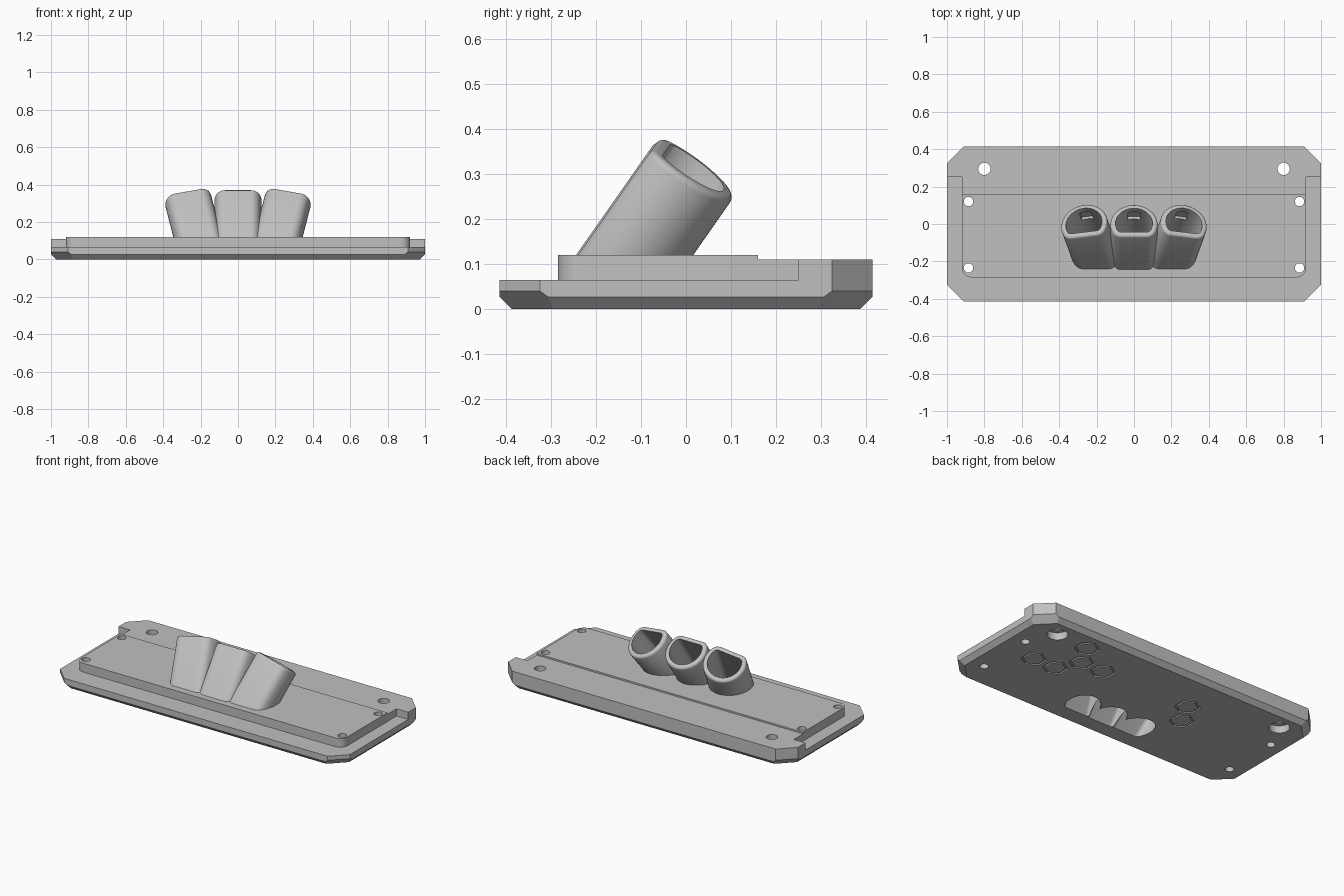
import bpy, bmesh, math
from mathutils import Matrix, Vector

if "Cube" in bpy.data.objects:
    bpy.data.objects.remove(bpy.data.objects["Cube"])

grey = bpy.data.materials.new("plain_grey")
grey.diffuse_color = (0.53, 0.53, 0.53, 1)
grey.use_nodes = True
grey.node_tree.nodes["Principled BSDF"].inputs["Base Color"].default_value = grey.diffuse_color


def finish(name, bm):
    bmesh.ops.recalc_face_normals(bm, faces=bm.faces)
    me = bpy.data.meshes.new(name)
    bm.to_mesh(me)
    bm.free()
    me.materials.append(grey)
    ob = bpy.data.objects.new(name, me)
    bpy.context.collection.objects.link(ob)
    return ob


def loft(rings):
    """Solid through a list of matching closed rings."""
    bm = bmesh.new()
    vs = [[bm.verts.new(p) for p in r] for r in rings]
    n = len(vs[0])
    for a, b in zip(vs, vs[1:]):
        for i in range(n):
            j = (i + 1) % n
            bm.faces.new((a[i], a[j], b[j], b[i]))
    bm.faces.new(vs[0][::-1])
    bm.faces.new(vs[-1])
    return bm


def prism(pts, z0, z1):
    return loft([[(x, y, z) for x, y in pts] for z in (z0, z1)])


def ngon(x, y, r, n, start=0.0):
    return [(x + r * math.cos(start + 2 * math.pi * i / n),
             y + r * math.sin(start + 2 * math.pi * i / n)) for i in range(n)]


def combine(target, tool, op):
    m = target.modifiers.new(op, 'BOOLEAN')
    m.object, m.operation, m.solver = tool, op, 'EXACT'
    bpy.context.view_layer.objects.active = target
    bpy.ops.object.modifier_apply(modifier=m.name)
    bpy.data.objects.remove(tool)


def clip(bm, co, no):
    """Remove everything beyond a plane and close the cut."""
    g = bmesh.ops.bisect_plane(bm, geom=bm.verts[:] + bm.edges[:] + bm.faces[:],
                               plane_co=co, plane_no=no, clear_outer=True)
    edges = [e for e in g["geom_cut"] if isinstance(e, bmesh.types.BMEdge)]
    if edges:
        bmesh.ops.contextual_create(bm, geom=edges)


# Base slab: cut corners and a chamfered underside
W, D, C = 1.0, 0.415, 0.09
slab = prism([(-W, -D), (W, -D), (W, D), (-W, D)], 0, 0.065)
for sx in (-1, 1):
    for sy in (-1, 1):
        clip(slab, (sx * W, sy * (D - C), 0), (sx, sy, 0))
for sx, sy in ((1, 0), (-1, 0), (0, 1), (0, -1)):
    clip(slab, (sx * W, sy * D, 0.027), (sx, sy, -1))
for sx in (-1, 1):
    for sy in (-1, 1):
        d = Vector((sx, sy, 0)).normalized()
        clip(slab, (sx * W, sy * (D - C), 0.04), d - Vector((0, 0, 1)))
body = finish("mounting_plate", slab)

# Raised back bar with side notches
half = [(0.92, 0.1), (0.92, 0.25), (W, 0.25), (W, D - C), (W - C, D)]
bar = half + [(-x, y) for x, y in reversed(half)]
combine(body, finish("back_bar", prism(bar, 0.05, 0.11)), 'UNION')

# Raised pad with rounded front corners
R = 0.05
corner = [(0.92 - R + R * math.cos(a), -0.285 + R + R * math.sin(a))
          for a in (-math.pi / 2 + i * math.pi / 16 for i in range(9))]
right = corner + [(0.92, 0.16)]
pad = right + [(-x, y) for x, y in reversed(right)]
combine(body, finish("raised_pad", prism(pad, 0.04, 0.12)), 'UNION')


def section(off):
    """Round tube outline with a flattened, filleted front side."""
    r, fil, flat = 0.126, 0.05, 0.084
    cy = fil - flat
    cx = math.sqrt((r - fil) ** 2 - cy ** 2)
    a0 = math.atan2(cy, cx)
    pts = []
    for i in range(41):
        a = a0 + (math.pi - 2 * a0) * i / 40
        pts.append(((r - off) * math.cos(a), (r - off) * math.sin(a)))
    f = fil - off
    left = []
    for i in range(1, 11):
        a = math.pi - a0 + (math.pi / 2 + a0) * i / 10
        left.append((-cx + f * math.cos(a), cy + f * math.sin(a)))
    return pts + left + [(-x, y) for x, y in reversed(left)]


def tube_solid(levels):
    return loft([[(x, y, z) for x, y in section(off)] for z, off in levels])


# Three fanned tubes leaning backward, then their bores and inner notches
tubes = []
for x, z, fan in ((-0.268, 0.321, -12), (0, 0.327, 0), (0.268, 0.321, 12)):
    tubes.append(Matrix.Translation((x, 0.003, z))
                 @ Matrix.Rotation(math.radians(-35), 4, 'X')
                 @ Matrix.Rotation(math.radians(fan), 4, 'Y'))
for mat in tubes:
    bm = tube_solid([(-0.5, 0), (-0.014, 0), (-0.007, 0.002),
                     (-0.002, 0.007), (0, 0.014)])
    bmesh.ops.transform(bm, matrix=mat, verts=bm.verts)
    clip(bm, (0, 0, 0.055), (0, 0, -1))
    combine(body, finish("tube", bm), 'UNION')
for mat in tubes:
    bore = tube_solid([(-0.6, 0.027), (0.06, 0.027)])
    notch = prism([(-0.032, 0.07), (0.032, 0.07), (0.032, 0.114), (-0.032, 0.114)],
                  -0.1, -0.035)
    for bm, name in ((bore, "bore_cutter"), (notch, "notch_cutter")):
        bmesh.ops.transform(bm, matrix=mat, verts=bm.verts)
        combine(body, finish(name, bm), 'DIFFERENCE')

# Screw holes, with counterbores under the two large ones
for s in (-1, 1):
    for x, y, r, top in ((0.8, 0.295, 0.033, 0.2), (0.8, 0.295, 0.058, 0.045),
                         (0.885, 0.12, 0.025, 0.2), (0.885, -0.235, 0.025, 0.2)):
        combine(body, finish("hole_cutter", prism(ngon(s * x, y, r, 32), -0.1, top)),
                'DIFFERENCE')

# Shallow hexagonal ring grooves on the underside
for col, row in ((0, 0), (1, 0), (1.5, 1), (2.5, 1), (1, 2), (6.5, 1), (7, 0)):
    x, y = 0.725 - 0.1525 * col, 0.005 + 0.138 * row
    groove = finish("groove_cutter", prism(ngon(x, y, 0.073, 6, math.pi / 6), -0.05, 0.008))
    combine(groove, finish("groove_core", prism(ngon(x, y, 0.060, 6, math.pi / 6), -0.1, 0.1)),
            'DIFFERENCE')
    combine(body, groove, 'DIFFERENCE')

bpy.ops.object.select_all(action='DESELECT')
body.select_set(True)
bpy.context.view_layer.objects.active = body
bpy.ops.object.shade_smooth_by_angle(angle=math.radians(30))
